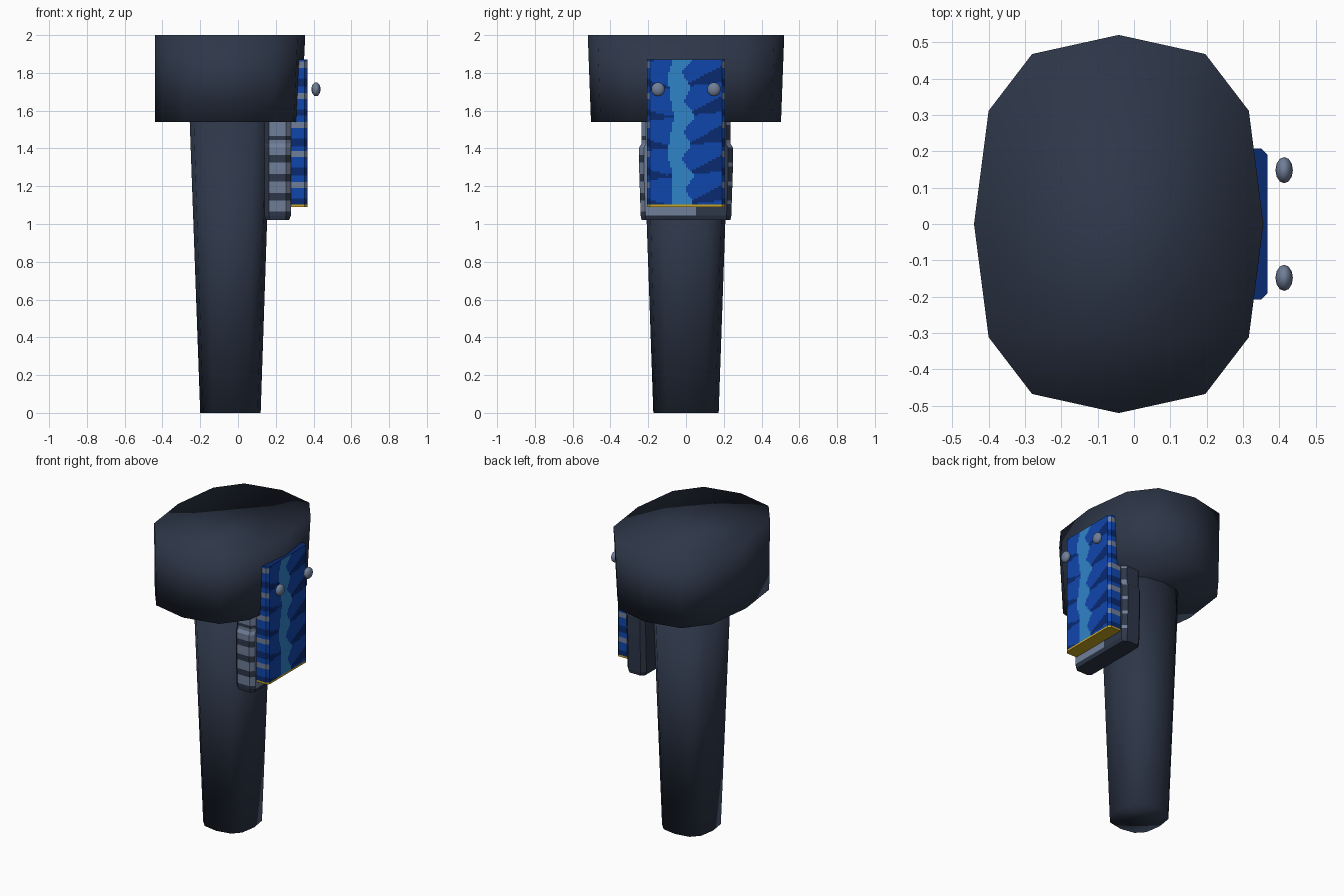
import bpy, bmesh, math

if "Cube" in bpy.data.objects:
    bpy.data.objects.remove(bpy.data.objects["Cube"])


def material(name, rgb):
    m = bpy.data.materials.new(name)
    m.diffuse_color = [(c / 255 / 12.92 if c < 10 else ((c / 255 + .055) / 1.055) ** 2.4) for c in rgb] + [1]
    m.use_nodes = True
    m.node_tree.nodes["Principled BSDF"].inputs["Base Color"].default_value = m.diffuse_color
    return m


MATS = [material("dark slate", (46, 55, 73)), material("mid blue", (16, 70, 172)),
        material("deep blue", (9, 42, 112)), material("sky blue", (48, 132, 200)),
        material("steel grey", (112, 126, 152)), material("gold", (200, 165, 35))]
SLATE, BLUE, DEEP, SKY, STEEL, GOLD = range(6)


def loft(name, rings, rule, smooth=False):
    """Skin a stack of matching rings, cap both ends, colour faces by rule."""
    bm = bmesh.new()
    vs = [[bm.verts.new(p) for p in r] for r in rings]
    n = len(vs[0])
    for a, b in zip(vs, vs[1:]):
        for i in range(n):
            j = (i + 1) % n
            bm.faces.new((a[i], a[j], b[j], b[i]))
    bm.faces.new(vs[0][::-1])
    bm.faces.new(vs[-1])
    bm.normal_update()
    for f in bm.faces:
        f.material_index = rule(f.calc_center_median(), f.normal)
        f.smooth = smooth
    me = bpy.data.meshes.new(name)
    bm.to_mesh(me)
    bm.free()
    for m in MATS:
        me.materials.append(m)
    ob = bpy.data.objects.new(name, me)
    bpy.context.collection.objects.link(ob)
    return ob


def oval(cx, rx, ry, z, n=12, e=.74):
    """Squarish oval ring."""
    def p(v):
        return math.copysign(abs(v) ** e, v) if abs(v) > 1e-6 else 0
    return [(cx + rx * p(math.cos(2 * math.pi * i / n)), ry * p(math.sin(2 * math.pi * i / n)), z)
            for i in range(n)]


def slab(x0, x1, h, z, c, cb, cuts):
    """Chamfered rectangle ring whose outer (+x) edge is cut into strips."""
    face = [(x1, -h + c + (2 * h - 2 * c) * i / cuts, z) for i in range(cuts + 1)]
    return ([(x0 + cb, -h, z), (x1 - c, -h, z)] + face +
            [(x1 - c, h, z), (x0 + cb, h, z), (x0, h - cb, z), (x0, -h + cb, z)])


def plain(c, n):
    return SLATE


# Tapered post and the oval head on top of it
loft("post", [oval(-.04, .16, .173, 0), oval(-.042, .215, .228, 1.58)], plain, True)
loft("head", [oval(-.053, .387, .503, 1.54), oval(-.042, .398, .52, 2)], plain, True)


# Backing plate: banded steel on the front side, slate behind
def backing_rule(c, n):
    band = (c.z - 1.02) / .105 % 1
    if n.z < -.3 or n.x < -.3:
        return SLATE
    if n.y < -.3:
        return STEEL if band > .3 and c.z > 1.06 else SLATE
    if n.x > .9:
        return STEEL if c.z > 1.045 and c.y < .06 else SLATE
    return STEEL if n.x > .3 and band > .75 else SLATE


rings = [slab(.15, .27, .235, 1.02, .02, .02, 16)]
for i in range(27):
    z = 1.045 + i * .02
    rings.append(slab(.14, .28, .24 + .008 * min(1, i / 12) if z < 1.41 else .236, z, .025, .025, 16))
loft("backing_plate", rings, backing_rule)


# Blue panel: sky-blue ragged stripe, sloping deep-blue scales, gold foot
def panel_rule(c, n):
    if n.z < -.5 or (c.z < 1.102 and n.x > -.5):
        return GOLD
    if n.z > .5 or n.x < -.5:
        return DEEP
    t = (c.z - 1.10) / .157 % 1
    if n.x < .9:
        if .60 < t < .80:
            return STEEL
        return DEEP if t < .25 else BLUE
    wob = .012 * math.sin(c.z * 17) + .012 * math.sin(c.z * 41)
    half = .035 + .022 * abs(2 * t - 1)
    if abs(c.y + .035 - wob) < half:
        return SKY
    u = (c.z - 1.10 - .12 * c.y) / .157 % 1
    if u < .1:
        return DEEP
    if c.y > .02:
        return DEEP if u < .1 + 2.6 * (c.y - .02) else BLUE
    return DEEP if u < .1 + 2.5 * (-c.y - .1) else BLUE


levels = [1.09, 1.102] + [1.102 + .768 * i / 70 for i in range(1, 71)]
loft("blue_panel", [slab(.27, .367, .207, z, .016, .004, 36) for z in levels], panel_rule)

# Pair of studs floating before the panel
for side, y in (("front", -.148), ("back", .148)):
    bpy.ops.mesh.primitive_uv_sphere_add(segments=12, ring_count=8, radius=1, location=(.413, y, 1.713))
    stud = bpy.context.object
    stud.name = side + "_stud"
    stud.scale = (.024, .036, .037)
    stud.data.materials.append(MATS[STEEL])
    bpy.ops.object.shade_smooth()
